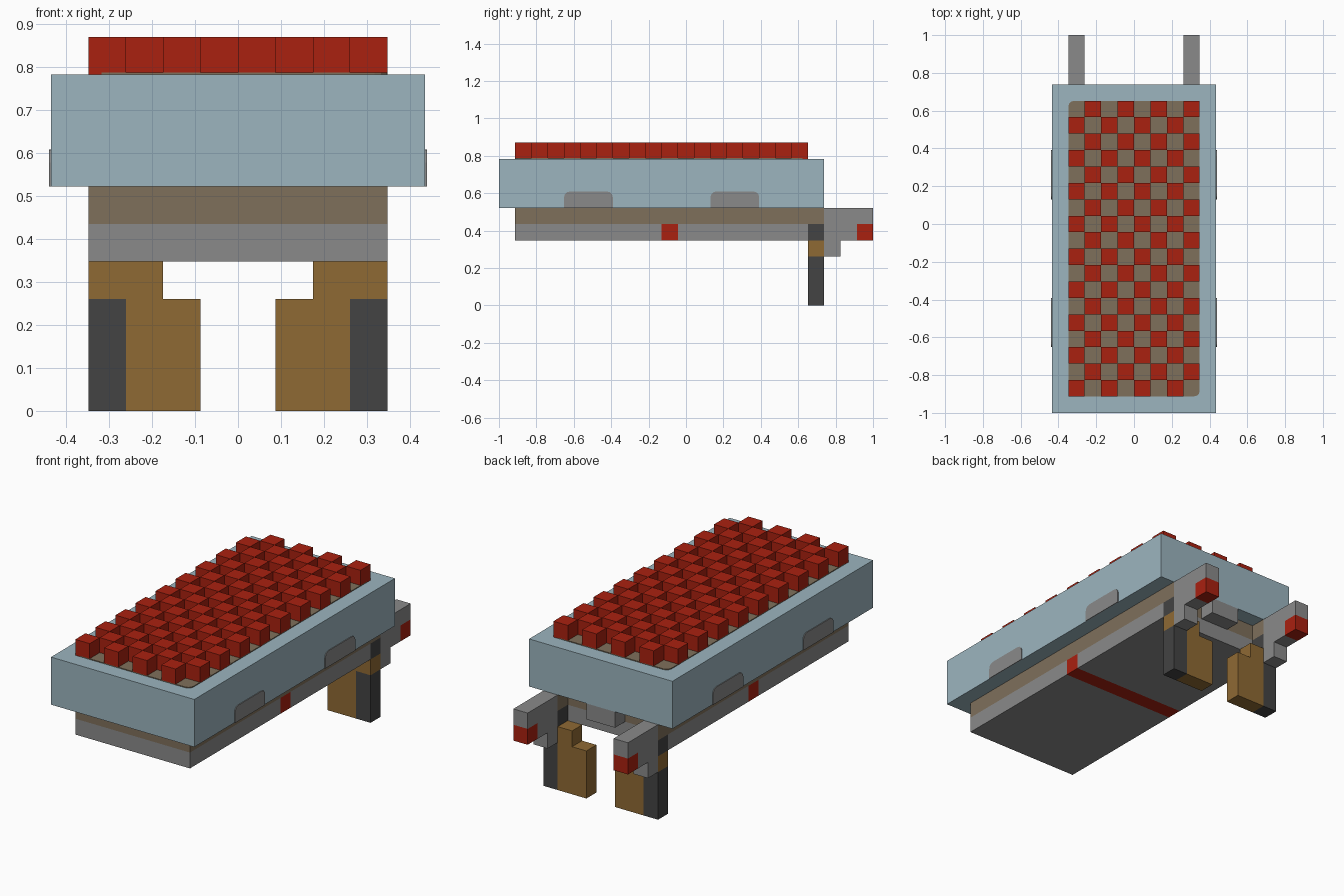
import bpy
import bmesh
from mathutils import Vector

cube = bpy.data.objects.get("Cube")
if cube:
    bpy.data.objects.remove(cube, do_unlink=True)

U = 2 / 23          # one block
Y0 = -11.5          # front end, in blocks
THIN = 0.05         # painted plate thickness, in blocks


def material(name, rgb):
    m = bpy.data.materials.new(name)
    m.use_nodes = True
    col = (*rgb, 1)
    m.diffuse_color = col
    m.node_tree.nodes["Principled BSDF"].inputs["Base Color"].default_value = col
    return m


RED = material("red", (0.40, 0.015, 0.005))
BLUE = material("pale_blue", (0.332, 0.462, 0.521))
GREY = material("grey", (0.254, 0.254, 0.254))
TAN = material("dull_brown", (0.212, 0.162, 0.105))
BROWN = material("wood_brown", (0.275, 0.144, 0.034))
DARK = material("dark_grey", (0.056, 0.056, 0.056))


def add_box(bm, x, y, z):
    """Box from (low, high) ranges, y counted from the front end."""
    lo = Vector((x[0], y[0] + Y0, z[0])) * U
    hi = Vector((x[1], y[1] + Y0, z[1])) * U
    verts = bmesh.ops.create_cube(bm, size=1)["verts"]
    for v in verts:
        v.co = Vector((lo[i] + (v.co[i] + 0.5) * (hi[i] - lo[i]) for i in range(3)))
    return verts


def finish(name, bm, mat, mirror=False):
    mesh = bpy.data.meshes.new(name)
    bm.to_mesh(mesh)
    bm.free()
    mesh.materials.append(mat)
    ob = bpy.data.objects.new(name, mesh)
    bpy.context.collection.objects.link(ob)
    if mirror:
        ob.modifiers.new("Mirror", 'MIRROR').use_axis[0] = True
    return ob


def box(name, mat, x, y, z, mirror=False, round_axis=None, top_only=False):
    bm = bmesh.new()
    add_box(bm, x, y, z)
    if round_axis is not None:
        # round the corners whose edges run along the plate's thin axis
        mid = (z[0] + z[1]) / 2 * U
        edges = []
        for e in bm.edges:
            d = e.verts[1].co - e.verts[0].co
            along = abs(d[round_axis]) > 0.99 * d.length
            if along and (not top_only or e.verts[0].co.z > mid):
                edges.append(e)
        bmesh.ops.bevel(bm, geom=edges, offset=0.35 * U, segments=3,
                        profile=0.5, affect='EDGES')
    return finish(name, bm, mat, mirror)


# Main slab with its painted top and side arches
box("main_slab", BLUE, (-5, 5), (0, 20), (6, 9))
box("top_panel", TAN, (-4, 4), (1, 19), (9, 9 + THIN), round_axis=2)
for label, start in (("front", 4), ("rear", 13)):
    box(label + "_arches", GREY, (5, 5 + THIN), (start, start + 3), (6, 7),
        mirror=True, round_axis=0, top_only=True)

# Checkerboard of raised blocks
studs = bmesh.new()
for row in range(18):
    for col in range(8):
        if (row + col) % 2 == 0:
            add_box(studs, (col - 4, col - 3), (row + 1, row + 2), (9, 10))
finish("top_blocks", studs, RED)

# Lower body with a red band
box("upper_body", TAN, (-4, 4), (1, 19), (5, 6))
box("front_base", GREY, (-4, 4), (1, 10), (4, 5))
box("base_band", RED, (-4, 4), (10, 11), (4, 5))
box("rear_base", GREY, (-4, 4), (11, 19), (4, 5))
box("rear_centre_block", GREY, (-1, 1), (19, 20), (5, 6))

# Rear legs
box("leg_mounts", TAN, (3, 4), (19, 20), (5, 6), mirror=True)
box("leg_joints", DARK, (3, 4), (19, 20), (4, 5), mirror=True)
box("upper_legs", BROWN, (2, 4), (19, 20), (3, 4), mirror=True)
box("inner_legs", BROWN, (1, 3), (19, 20), (0, 3), mirror=True)
box("outer_legs", DARK, (3, 4), (19, 20), (0, 3), mirror=True)

# Rear arms with red tips
box("arm_tops", GREY, (3, 4), (20, 23), (5, 6), mirror=True)
box("arm_sides", GREY, (3, 4), (20, 22), (4, 5), mirror=True)
box("arm_brackets", GREY, (3, 4), (20, 21), (3, 4), mirror=True)
box("arm_tips", RED, (3, 4), (22, 23), (4, 5), mirror=True)
